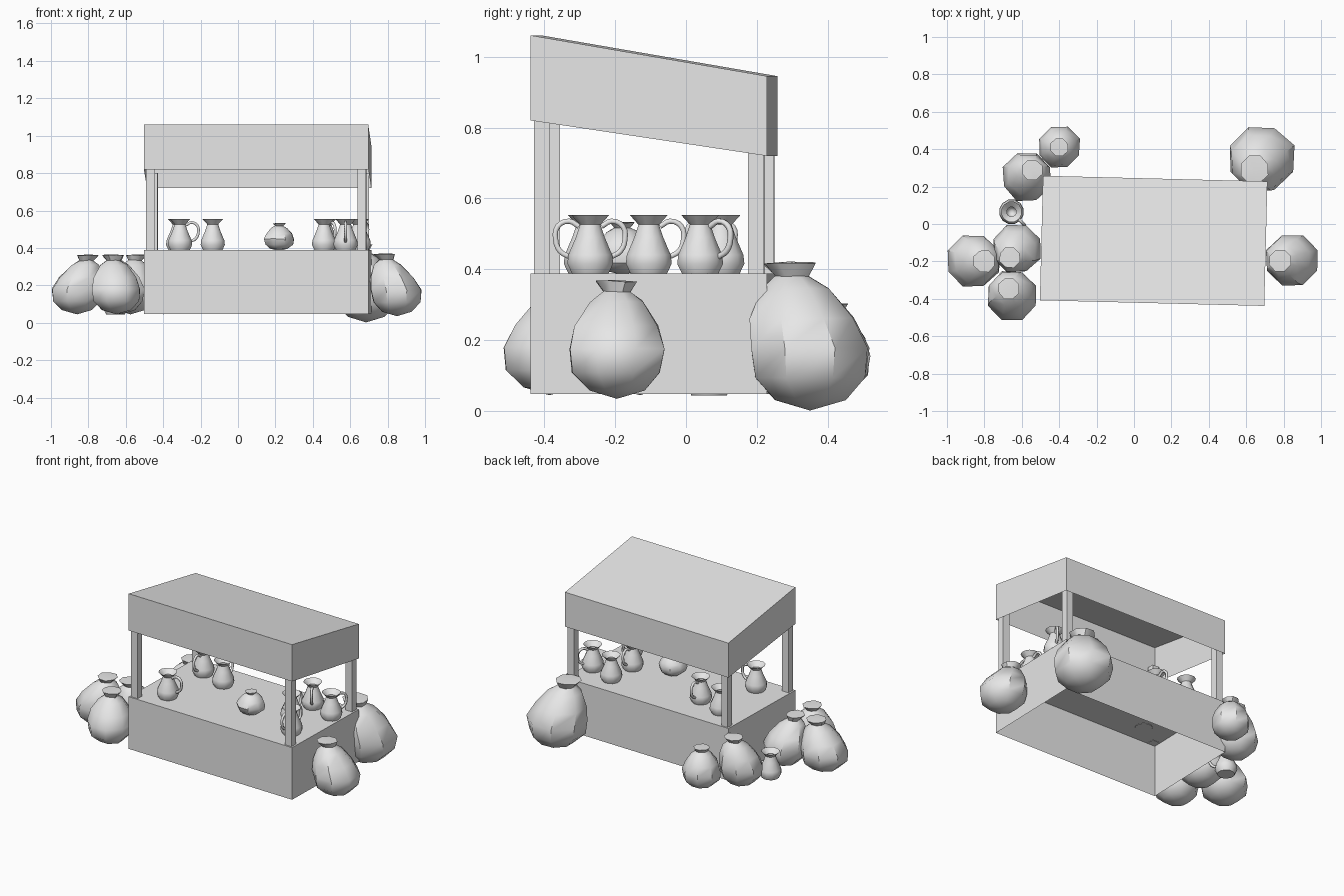
import bpy, bmesh, math, random
from math import sin, cos, pi
from mathutils import Vector, Matrix

random.seed(4)
scene = bpy.context.scene
if "Cube" in scene.objects:
    bpy.data.objects.remove(scene.objects["Cube"])

GREY = (0.8, 0.8, 0.8, 1)
mat = bpy.data.materials.new("plain_grey")
mat.use_nodes = True
mat.diffuse_color = GREY
mat.node_tree.nodes["Principled BSDF"].inputs["Base Color"].default_value = GREY

# The stall is turned slightly about the vertical
STALL = Matrix.Translation((0.105, -0.09, 0)) @ Matrix.Rotation(-0.025, 4, 'Z')
HX, HY = 0.6, 0.333


def finish(name, bm, matrix=Matrix()):
    me = bpy.data.meshes.new(name)
    bmesh.ops.recalc_face_normals(bm, faces=bm.faces)
    bm.to_mesh(me)
    bm.free()
    me.materials.append(mat)
    ob = bpy.data.objects.new(name, me)
    ob.matrix_world = matrix
    scene.collection.objects.link(ob)
    return ob


def cover(name, front, back):
    """Hollow box without a bottom; front and back are (low, high) heights."""
    bm = bmesh.new()
    corners = [(-HX, -HY, front), (HX, -HY, front), (HX, HY, back), (-HX, HY, back)]
    low = [bm.verts.new((x, y, h[0])) for x, y, h in corners]
    top = [bm.verts.new((x, y, h[1])) for x, y, h in corners]
    bm.faces.new(top)
    for i in range(4):
        j = (i + 1) % 4
        bm.faces.new((low[i], low[j], top[j], top[i]))
    return finish(name, bm, STALL)


def lathe(name, profile, sides, place, lean=(0, 0), wobble=0.0):
    """Spin (radius, height) points; the upper part drifts by lean."""
    bm = bmesh.new()
    rings = []
    height = max(z for r, z in profile)
    for r, z in profile:
        t = max(0, z / height - 0.4) / 0.6
        dx, dy = lean[0] * t, lean[1] * t
        if r == 0:
            rings.append([bm.verts.new((dx, dy, z))])
            continue
        ring = []
        for i in range(sides):
            a = 2 * pi * (i + 0.5) / sides
            k = r * (1 + random.uniform(-wobble, wobble))
            lift = random.uniform(-wobble, wobble) * 0.06 * (t > 0)
            ring.append(bm.verts.new((dx + k * cos(a), dy + k * sin(a), z + lift)))
        rings.append(ring)
    for a, b in zip(rings, rings[1:]):
        for i in range(sides):
            j = (i + 1) % sides
            quad = [a[i % len(a)], a[j % len(a)], b[j % len(b)], b[i % len(b)]]
            bm.faces.new(list(dict.fromkeys(quad)))
    return finish(name, bm, Matrix.Translation(place))


# Counter, canopy and posts
cover("counter", (0.048, 0.388), (0.048, 0.388))
cover("canopy", (0.82, 1.06), (0.72, 0.945))
for sx, side in ((-1, "right"), (1, "left")):
    for sy, end, top in ((-1, "front", 0.9), (1, "back", 0.8)):
        bm = bmesh.new()
        bmesh.ops.create_cube(bm, size=1)
        bmesh.ops.scale(bm, vec=(0.047, 0.045, top - 0.385), verts=bm.verts)
        spot = Vector((sx * (HX - 0.035), sy * (HY - 0.031), (top + 0.385) / 2))
        finish(f"post_{end}_{side}", bm, STALL @ Matrix.Translation(spot))

# Sacks: a round belly, a pinched neck and a ruffled mouth
SACK = [(0, 0), (0.58, 0.07), (0.93, 0.22), (1, 0.42), (0.86, 0.62), (0.55, 0.82),
        (0.28, 0.9), (0.43, 0.99), (0, 1)]
sacks = [  # x, y, base, radius, height, lean
    (-0.86, -0.20, 0.045, 0.145, 0.32, (0.06, 0)),
    (-0.65, -0.385, 0.045, 0.138, 0.32, (-0.02, 0.04)),
    (-0.625, -0.13, 0.045, 0.135, 0.32, (-0.04, -0.05)),
    (-0.575, 0.25, 0.045, 0.135, 0.32, (0.03, 0.04)),
    (-0.40, 0.41, 0.045, 0.118, 0.26, (0, 0)),
    (0.685, 0.35, 0.002, 0.182, 0.42, (-0.04, -0.06)),
    (0.85, -0.195, 0.035, 0.145, 0.335, (-0.07, 0)),
    (0.22, -0.18, 0.385, 0.085, 0.148, (0, 0)),
]
rounded = []
for n, (x, y, base, rad, high, lean) in enumerate(sacks):
    prof = [(r * rad, z * high) for r, z in SACK]
    rounded.append(lathe(f"sack_{n + 1}", prof, 8, (x, y, base), lean, 0.04))

# Jugs: open, with a flared lip and loop handles
JUG = [(0, 0), (0.052, 0), (0.067, 0.03), (0.064, 0.055), (0.042, 0.105), (0.03, 0.14),
       (0.056, 0.168), (0.026, 0.14), (0.03, 0.1), (0, 0.06)]
HANDLE = [(0.032, 0.135), (0.06, 0.15), (0.092, 0.135), (0.098, 0.1), (0.085, 0.065), (0.06, 0.05)]


def jug(n, x, y, base, angles):
    rounded.append(lathe(f"jug_{n}", JUG, 12, (x, y, base)))
    for k, degrees in enumerate(angles):
        cu = bpy.data.curves.new(f"jug_{n}_handle_{k + 1}", 'CURVE')
        cu.dimensions = '3D'
        cu.bevel_depth = 0.0085
        cu.bevel_resolution = 1
        cu.resolution_u = 3
        sp = cu.splines.new('BEZIER')
        sp.bezier_points.add(len(HANDLE) - 1)
        for p, (r, z) in zip(sp.bezier_points, HANDLE):
            p.co = (r, 0, z)
            p.handle_left_type = p.handle_right_type = 'AUTO'
        cu.materials.append(mat)
        ob = bpy.data.objects.new(cu.name, cu)
        ob.matrix_world = (Matrix.Translation((x, y, base))
                           @ Matrix.Rotation(math.radians(degrees), 4, 'Z'))
        scene.collection.objects.link(ob)


TABLE = 0.386
for n, (x, y, base, angles) in enumerate([
        (-0.31, -0.28, TABLE, [0]), (-0.135, 0.04, TABLE, [90]),
        (-0.32, 0.10, TABLE, [-90]), (0.46, -0.105, TABLE, [90]),
        (0.575, -0.27, TABLE, [-90, 90]), (0.47, 0.10, TABLE, [-60]),
        (0.645, 0.04, TABLE, [60]), (-0.655, 0.065, 0.045, [-45])]):
    jug(n + 1, x, y, base, angles)

# Soft shading on the sacks and jugs
bpy.ops.object.select_all(action='DESELECT')
for ob in rounded:
    ob.select_set(True)
bpy.context.view_layer.objects.active = rounded[0]
bpy.ops.object.shade_smooth_by_angle(angle=math.radians(42))
